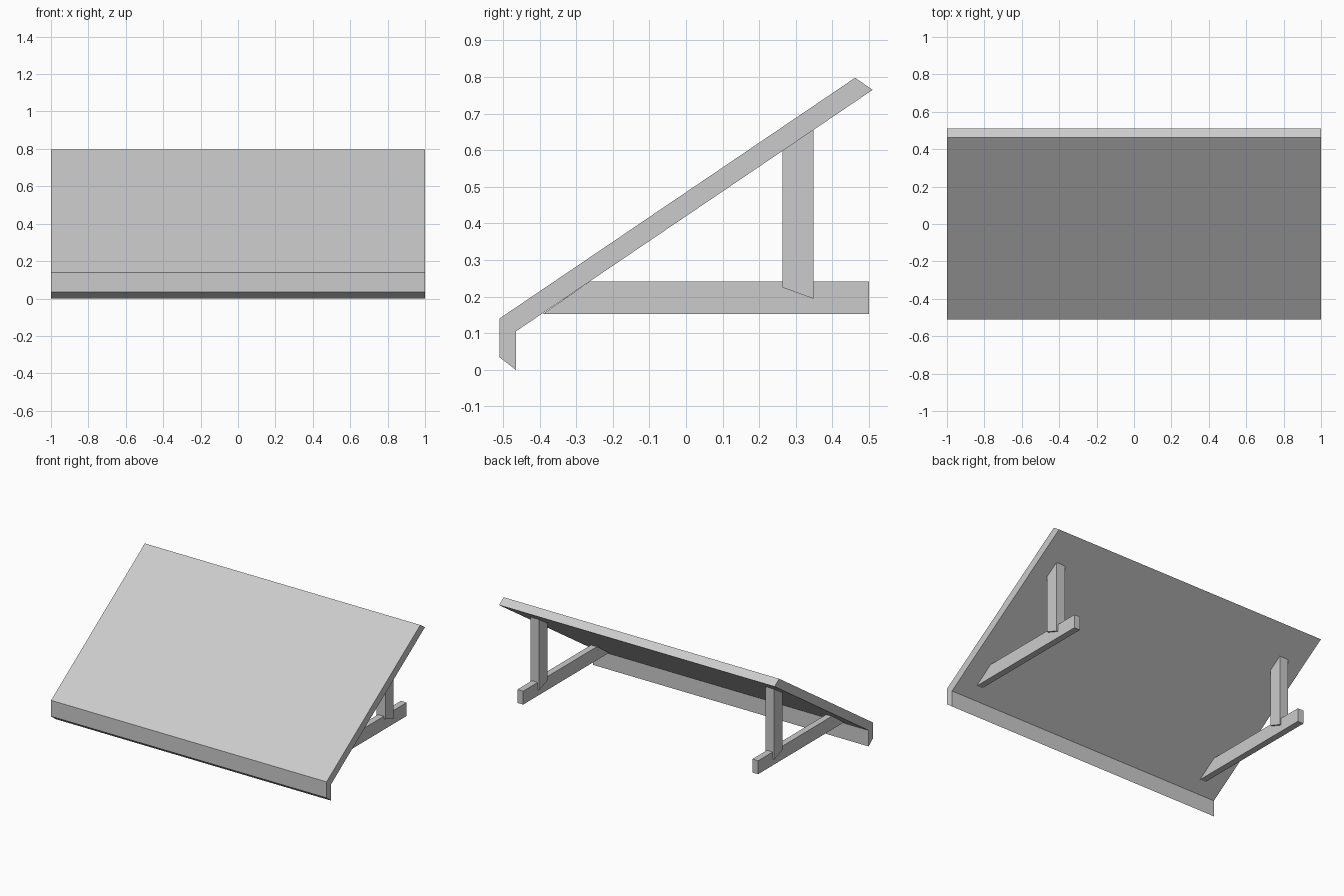
import bpy
import bmesh

cube = bpy.data.objects.get("Cube")
if cube:
    bpy.data.objects.remove(cube, do_unlink=True)

grey = bpy.data.materials.new("plain grey")
grey.use_nodes = True
colour = (0.6, 0.6, 0.6, 1)
grey.diffuse_color = colour
grey.node_tree.nodes["Principled BSDF"].inputs["Base Color"].default_value = colour


def extrude_profile(name, profile, centre, width):
    """Extrude a side profile of (y, z) points along x."""
    bm = bmesh.new()
    base = bm.faces.new([bm.verts.new((centre - width / 2, y, z)) for y, z in profile])
    ext = bmesh.ops.extrude_face_region(bm, geom=[base])
    moved = [v for v in ext["geom"] if isinstance(v, bmesh.types.BMVert)]
    bmesh.ops.translate(bm, verts=moved, vec=(width, 0, 0))
    bmesh.ops.recalc_face_normals(bm, faces=bm.faces)
    mesh = bpy.data.meshes.new(name)
    bm.to_mesh(mesh)
    bm.free()
    mesh.materials.append(grey)
    obj = bpy.data.objects.new(name, mesh)
    bpy.context.collection.objects.link(obj)
    return obj


def underside(y):
    """Height of the sloping board's lower face."""
    return 0.105 + (y + 0.465) * 0.677


# Sloping board with its folded front lip
extrude_profile("sloping_board", [
    (-0.51, 0.14), (0.462, 0.798), (0.51, 0.765),
    (-0.465, 0.105), (-0.465, 0.0), (-0.51, 0.035)], 0, 2)

# A foot beam and an upright post on each side
for side, sign in (("left", 1), ("right", -1)):
    x = sign * 0.853
    extrude_profile(side + "_foot_beam", [
        (-0.391, 0.153), (0.5, 0.153), (0.5, 0.241), (-0.264, 0.241)], x, 0.042)
    extrude_profile(side + "_post", [
        (0.264, 0.225), (0.349, 0.194),
        (0.349, underside(0.349)), (0.264, underside(0.264))], x, 0.064)
